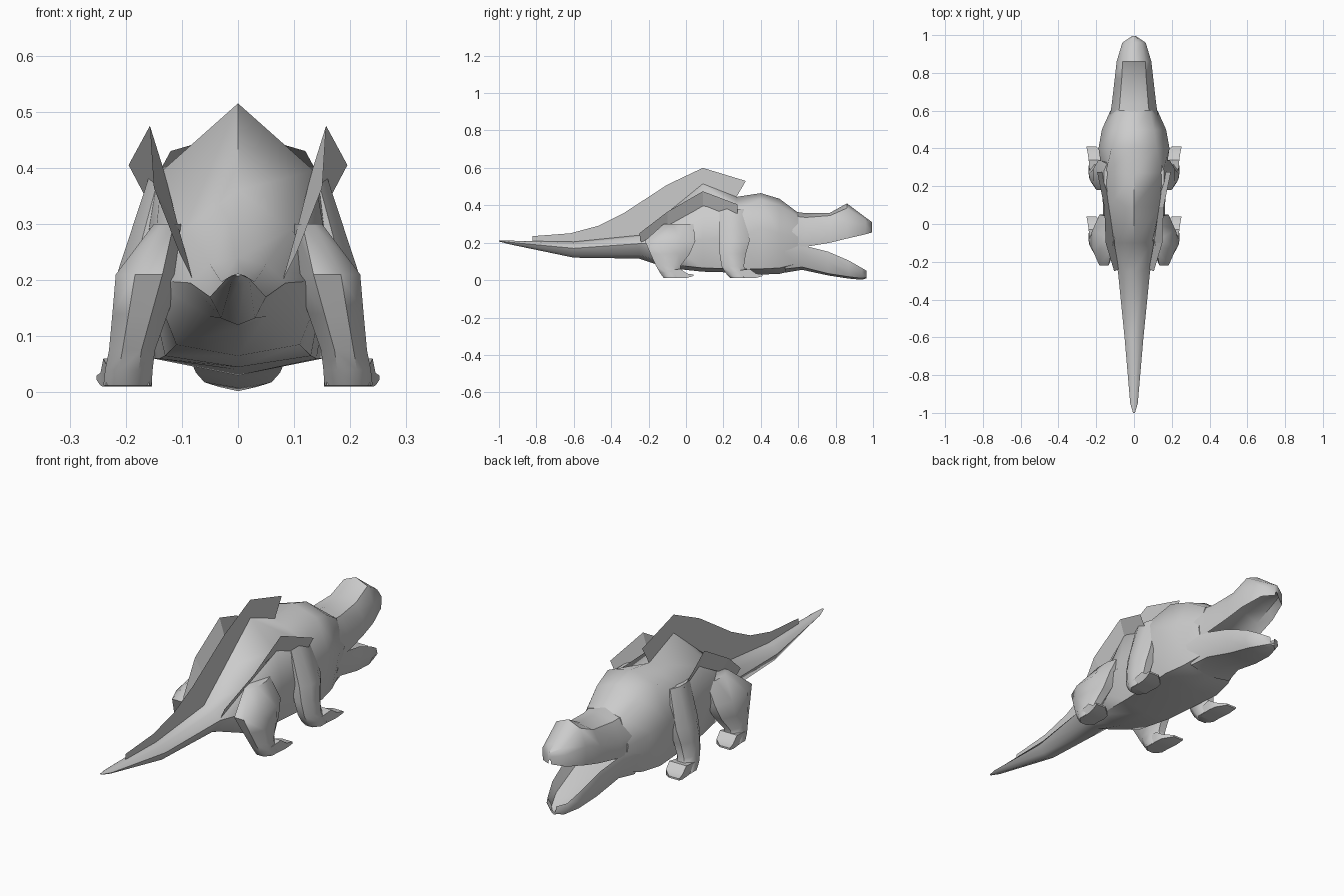
import bpy, math


def mesh(name, verts, faces, angle=40, smooth=True):
    me = bpy.data.meshes.new(name)
    me.from_pydata(verts, [], faces)
    me.validate()
    ob = bpy.data.objects.new(name, me)
    bpy.context.collection.objects.link(ob)
    bpy.ops.object.select_all(action='DESELECT')
    ob.select_set(True)
    bpy.context.view_layer.objects.active = ob
    if smooth:
        bpy.ops.object.mode_set(mode='EDIT')
        bpy.ops.mesh.select_all(action='SELECT')
        bpy.ops.mesh.normals_make_consistent(inside=False)
        bpy.ops.object.mode_set(mode='OBJECT')
        bpy.ops.object.shade_smooth_by_angle(angle=math.radians(angle))
    return ob


def loft(name, rings, angle=40):
    n = len(rings[0])
    verts = [p for r in rings for p in r]
    faces = [(k * n + i, k * n + (i + 1) % n, (k + 1) * n + (i + 1) % n, (k + 1) * n + i)
             for k in range(len(rings) - 1) for i in range(n)]
    faces += [tuple(range(n)), tuple(range(len(verts) - n, len(verts)))]
    return mesh(name, verts, faces, angle)


def section(y, top, side, bottom):
    """Symmetric cross-section: top z, right-hand (x, z) points, bottom z."""
    right = [(x, y, z) for x, z in side]
    left = [(-x, y, z) for x, z in reversed(side)]
    return [(0, y, top)] + right + [(0, y, bottom)] + left


def strip(name, a, b):
    n = len(a)
    return mesh(name, a + b, [(i, i + 1, n + i + 1, n + i) for i in range(n - 1)], smooth=False)


# Body and tail
loft("body_and_tail", [section(*s) for s in [
    (-1.0, .212, [(.003, .211), (.005, .21), (.003, .208)], .207),
    (-.95, .211, [(.012, .208), (.02, .203), (.012, .196)], .193),
    (-.6, .205, [(.03, .197), (.05, .17), (.03, .132)], .12),
    (-.25, .24, [(.05, .228), (.085, .195), (.05, .135)], .115),
    (-.1, .36, [(.095, .29), (.155, .2), (.11, .085)], .065),
    (.09, .515, [(.135, .395), (.165, .22), (.13, .065)], .045),
    (.27, .445, [(.15, .375), (.168, .22), (.14, .06)], .04),
    (.4, .465, [(.12, .43), (.188, .28), (.15, .06)], .03),
    (.5, .435, [(.105, .40), (.17, .25), (.13, .065)], .033),
    (.6, .36, [(.085, .34), (.125, .22), (.1, .09)], .06),
]], 50)

# Upper jaw with hollow palate
loft("upper_jaw", [section(*s) for s in [
    (.55, .37, [(.085, .345), (.13, .26), (.12, .185), (.09, .21)], .23),
    (.64, .358, [(.075, .335), (.117, .25), (.112, .178), (.085, .21)], .235),
    (.77, .36, [(.065, .345), (.102, .28), (.1, .2), (.075, .24)], .265),
    (.86, .41, [(.06, .385), (.092, .31), (.09, .222), (.065, .265)], .29),
    (.96, .335, [(.04, .325), (.062, .3), (.06, .245), (.04, .275)], .285),
    (.995, .31, [(.006, .308), (.01, .29), (.008, .255), (.005, .27)], .275),
]])

# Lower jaw with trough
loft("lower_jaw", [section(*s) for s in [
    (.53, .15, [(.1, .16), (.135, .2), (.14, .15), (.11, .06)], .04),
    (.62, .13, [(.085, .14), (.112, .187), (.117, .14), (.09, .07)], .055),
    (.76, .085, [(.065, .1), (.09, .152), (.097, .1), (.075, .035)], .025),
    (.87, .05, [(.055, .06), (.075, .105), (.082, .06), (.06, .018)], .008),
    (.94, .022, [(.03, .03), (.05, .065), (.055, .04), (.035, .01)], .002),
    (.965, .02, [(.008, .025), (.012, .05), (.014, .035), (.01, .015)], .01),
]])

# Legs: stacked sections (z, x0, x1, y0, y1), then feet with flat toes
REAR = [(.3, .1, .15, -.12, .04), (.21, .1, .218, -.22, .05), (.14, .125, .224, -.19, .02),
        (.075, .148, .23, -.16, -.03), (.04, .152, .237, -.14, -.03), (.012, .154, .24, -.12, -.02)]
FRONT = [(.38, .1, .16, .18, .32), (.21, .12, .216, .18, .34), (.14, .135, .224, .18, .32),
         (.075, .15, .23, .19, .31), (.04, .152, .237, .21, .32), (.012, .154, .24, .235, .34)]


def oval(z, x0, x1, y0, y1):
    return [((x0 + x1) / 2 + (x1 - x0) * .54 * math.cos(a), (y0 + y1) / 2 + (y1 - y0) * .54 * math.sin(a), z)
            for a in [math.radians(22.5 + 45 * i) for i in range(8)]]


def block(y, x0, x1, z0, z1):
    return [(x0, y, z0), (x1, y, z0), (x1, y, z1), (x0, y, z1)]


def mirrored(ob):
    m = ob.modifiers.new("mirror", 'MIRROR')
    m.use_mirror_merge = False


for name, rows, y in (("rear", REAR, 0), ("front", FRONT, .37)):
    mirrored(loft(name + "_leg", [oval(*r) for r in rows], 50))
    mirrored(loft(name + "_foot", [block(y - .1, .158, .235, .012, .05), block(y - .03, .153, .24, .01, .06),
                                   block(y + .005, .16, .245, .012, .035), block(y + .04, .2, .252, .022, .03)]))

# Thin sail along the spine
strip("spine_sail",
      [(0, y, z) for y, z in [(-.82, .235), (-.62, .25), (-.47, .29), (-.33, .36), (-.1, .51), (.09, .6), (.32, .53)]],
      [(0, y, z) for y, z in [(-.82, .2), (-.62, .2), (-.47, .21), (-.25, .235), (-.1, .36), (.09, .51), (.27, .445)]])

# Thin flared flaps along the flanks
mirrored(strip("side_flap",
               [(.105, -.25, .25), (.15, -.1, .365), (.157, .09, .475), (.195, .275, .405)],
               [(.08, -.24, .2), (.105, -.1, .29), (.132, .09, .395), (.158, .275, .335)]))
